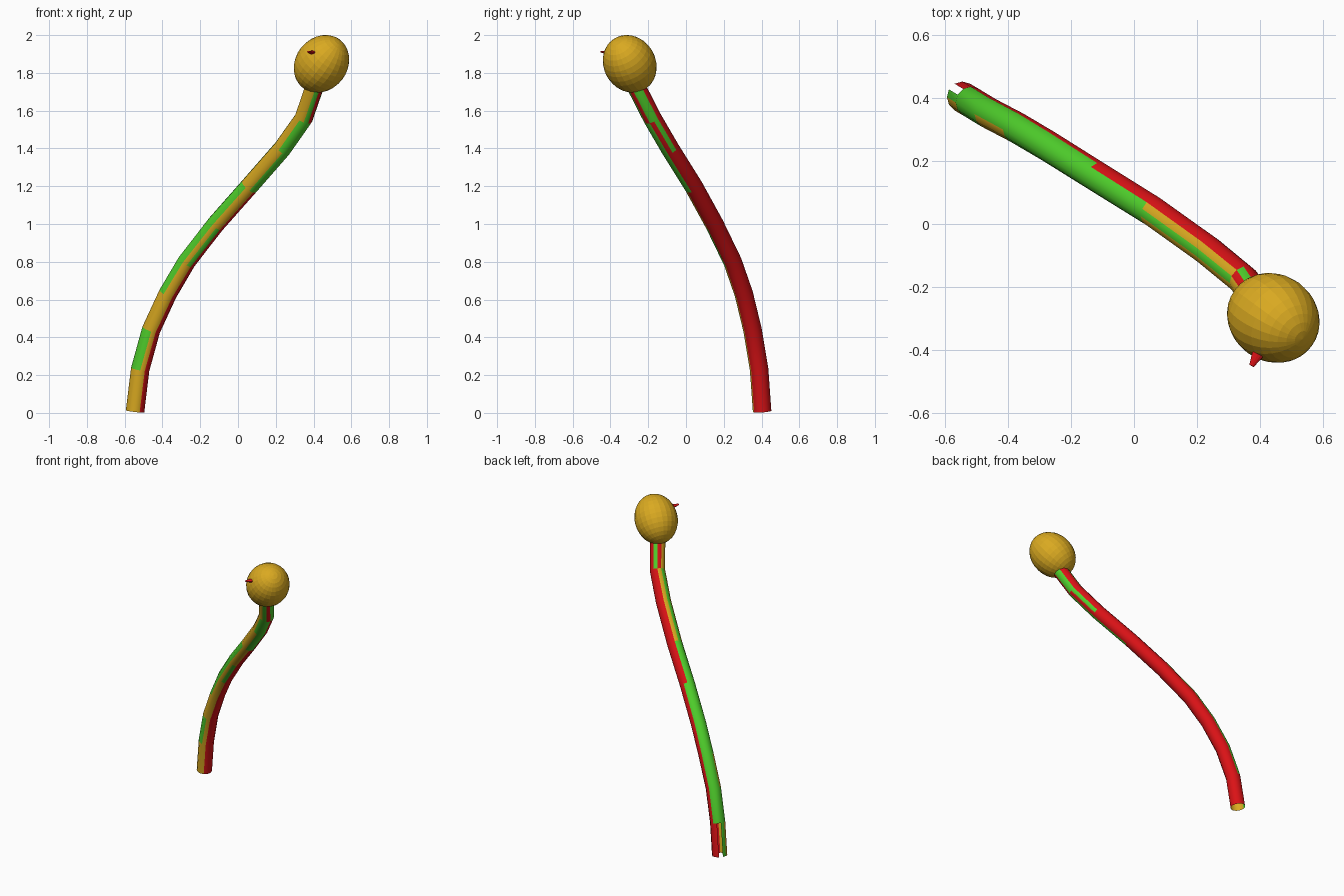
import bpy, bmesh, math
from mathutils import Vector, Matrix

if "Cube" in bpy.data.objects:
    bpy.data.objects.remove(bpy.data.objects["Cube"])


def material(name, rgb):
    m = bpy.data.materials.new(name)
    m.diffuse_color = (*rgb, 1)
    m.use_nodes = True
    m.node_tree.nodes["Principled BSDF"].inputs["Base Color"].default_value = m.diffuse_color
    return m


red = material("red", (0.70, 0.006, 0.008))
green = material("green", (0.08, 0.64, 0.025))
gold = material("gold", (0.70, 0.40, 0.015))


def make_object(name, bm, mats):
    me = bpy.data.meshes.new(name)
    bm.to_mesh(me)
    bm.free()
    for m in mats:
        me.materials.append(m)
    ob = bpy.data.objects.new(name, me)
    bpy.context.collection.objects.link(ob)
    return ob


# Stem: open tube along an S-shaped path, patched in three colours
path = [Vector(p) for p in (
    (-0.545, 0.403, 0.008), (-0.518, 0.387, 0.23), (-0.46, 0.352, 0.44),
    (-0.372, 0.306, 0.63), (-0.272, 0.247, 0.80), (-0.117, 0.15, 1.00),
    (0.06, 0.04, 1.20), (0.235, -0.085, 1.40), (0.348, -0.178, 1.56),
    (0.41, -0.27, 1.74))]
# One row per segment, one letter per side counted from +x towards +y; a dot is a slit
patches = ("RRRR.GYYYYRR", "RRRGGGGGGYRR", "RRRGGGYYYYRR",
           "RRRGGGGGYYRR", "RRRGGGGGYGRR", "RRRRGGGGYYRR",
           "RRRRYGYYYGGR", "GRRRYGYYGGGR", "GRRGRYYYYGRG")
SIDES, RADIUS = 12, 0.049

bm = bmesh.new()
rings = []
for i, p in enumerate(path):
    t = (path[min(i + 1, len(path) - 1)] - path[max(i - 1, 0)]).normalized()
    u = (Vector((1, 0, 0)) - t * t.x).normalized()
    v = t.cross(u)
    ring = []
    for k in range(SIDES):
        a = 2 * math.pi * k / SIDES
        ring.append(bm.verts.new(p + RADIUS * (u * math.cos(a) + v * math.sin(a))))
    rings.append(ring)
for i, row in enumerate(patches):
    for k, c in enumerate(row):
        if c == ".":
            continue
        n = (k + 1) % SIDES
        f = bm.faces.new((rings[i][k], rings[i][n], rings[i + 1][n], rings[i + 1][k]))
        f.material_index = "RGY".index(c)
stem = make_object("stem", bm, (red, green, gold))
bpy.context.view_layer.objects.active = stem
stem.select_set(True)
bpy.ops.object.shade_smooth_by_angle(angle=math.radians(35))

# Head: faceted ball stretched slightly along the end of the stem
bm = bmesh.new()
bmesh.ops.create_uvsphere(bm, u_segments=24, v_segments=16, radius=1)
head = make_object("head", bm, (gold,))
turn = Vector((0.56, -0.41, 0.72)).to_track_quat('Z', 'Y').to_matrix().to_4x4()
head.matrix_world = (Matrix.Translation((0.442, -0.298, 1.848)) @ turn
                     @ Matrix.Diagonal((0.138, 0.138, 0.165, 1)))

# Beak: small flattened blunt cone on the front of the head
bm = bmesh.new()
bmesh.ops.create_cone(bm, cap_ends=True, segments=12, radius1=1, radius2=0.3, depth=1)
beak = make_object("beak", bm, (red,))
base, tip = Vector((0.405, -0.39, 1.905)), Vector((0.373, -0.45, 1.912))
axis = (tip - base).normalized()
side = axis.cross(Vector((0, 0, 1))).normalized()
up = side.cross(axis)
turn = Matrix((side, up, axis)).transposed().to_4x4()
beak.matrix_world = (Matrix.Translation((base + tip) / 2) @ turn
                     @ Matrix.Diagonal((0.026, 0.014, (tip - base).length, 1)))
# Keep the beak faces pointing outwards after the change of handedness
if turn.determinant() < 0:
    beak.data.flip_normals()
